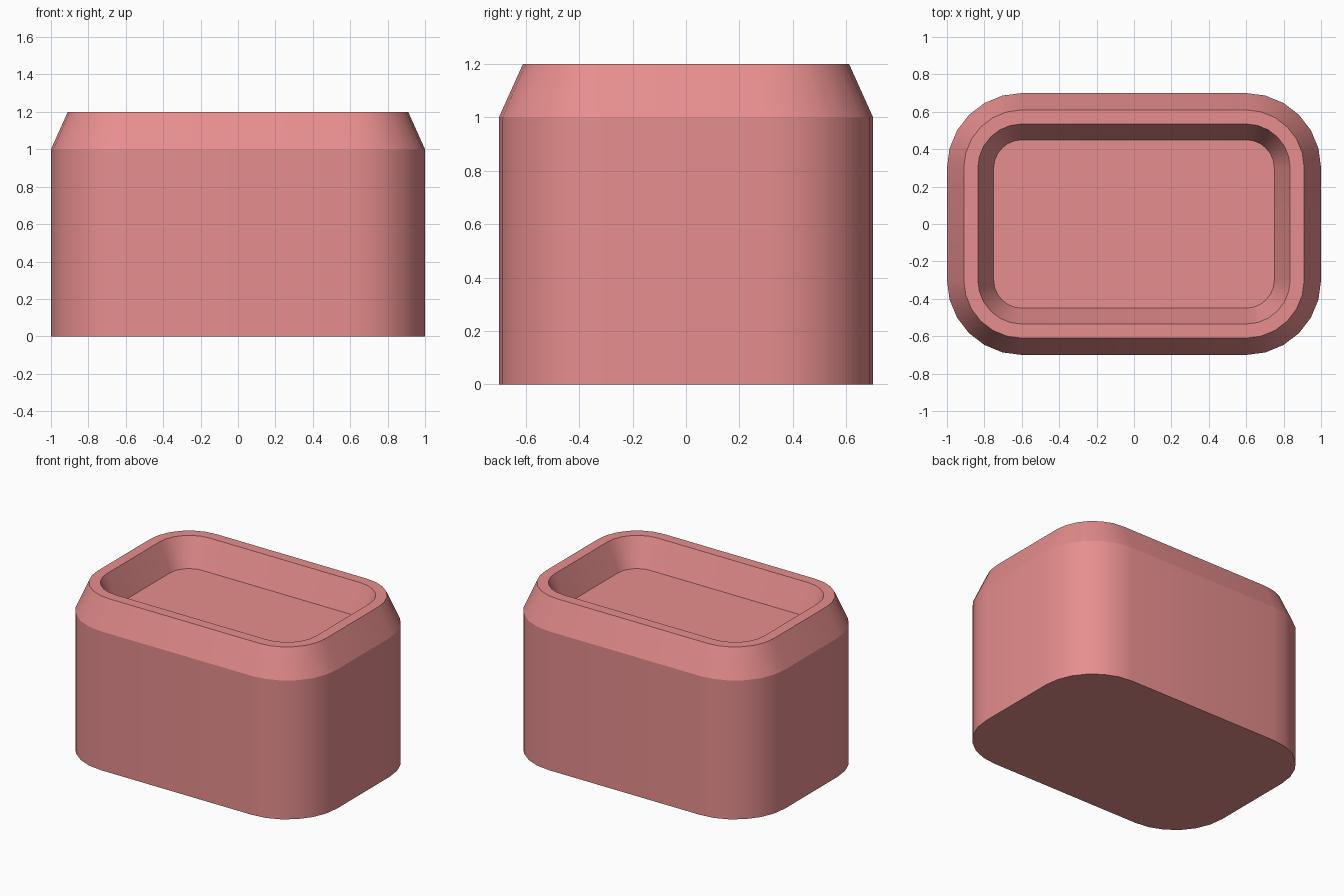
import bpy, bmesh, math

cube = bpy.data.objects.get("Cube")
if cube:
    bpy.data.objects.remove(cube)

COLOUR = (0.8, 0.27, 0.27, 1)
mat = bpy.data.materials.new("dusty pink")
mat.use_nodes = True
mat.diffuse_color = COLOUR
mat.node_tree.nodes["Principled BSDF"].inputs["Base Color"].default_value = COLOUR

HALF_X, HALF_Y, RADIUS, STEPS = 1.0, 0.7, 0.4, 6


def outline(inset):
    """Rounded rectangle, counter-clockwise, pulled in by inset."""
    r = RADIUS - inset
    points = []
    for corner, (sx, sy) in enumerate([(1, 1), (-1, 1), (-1, -1), (1, -1)]):
        for i in range(STEPS + 1):
            a = math.pi / 2 * (corner + i / STEPS)
            points.append((sx * (HALF_X - RADIUS) + r * math.cos(a),
                           sy * (HALF_Y - RADIUS) + r * math.sin(a)))
    return points


def loft(name, levels, capped):
    """Join outlines given as (inset, height) from first to last."""
    bm = bmesh.new()
    rings = [[bm.verts.new((x, y, z)) for x, y in outline(inset)]
             for inset, z in levels]
    for low, high in zip(rings, rings[1:]):
        for i in range(len(low)):
            j = (i + 1) % len(low)
            bm.faces.new((low[i], low[j], high[j], high[i]))
    if capped:
        bm.faces.new(rings[0][::-1])
        bm.faces.new(rings[-1])
    mesh = bpy.data.meshes.new(name)
    bm.to_mesh(mesh)
    bm.free()
    mesh.materials.append(mat)
    obj = bpy.data.objects.new(name, mesh)
    bpy.context.collection.objects.link(obj)
    bpy.ops.object.select_all(action="DESELECT")
    obj.select_set(True)
    bpy.context.view_layer.objects.active = obj
    bpy.ops.object.shade_smooth_by_angle(angle=math.radians(20))


# Solid body, whose top is the floor of the recess
loft("body", [(0, 0), (0, 1)], True)
# Sloped rim: outer slope, flat lip, inner slope
loft("rim", [(0, 1), (0.09, 1.2), (0.165, 1.2), (0.25, 1)], False)
